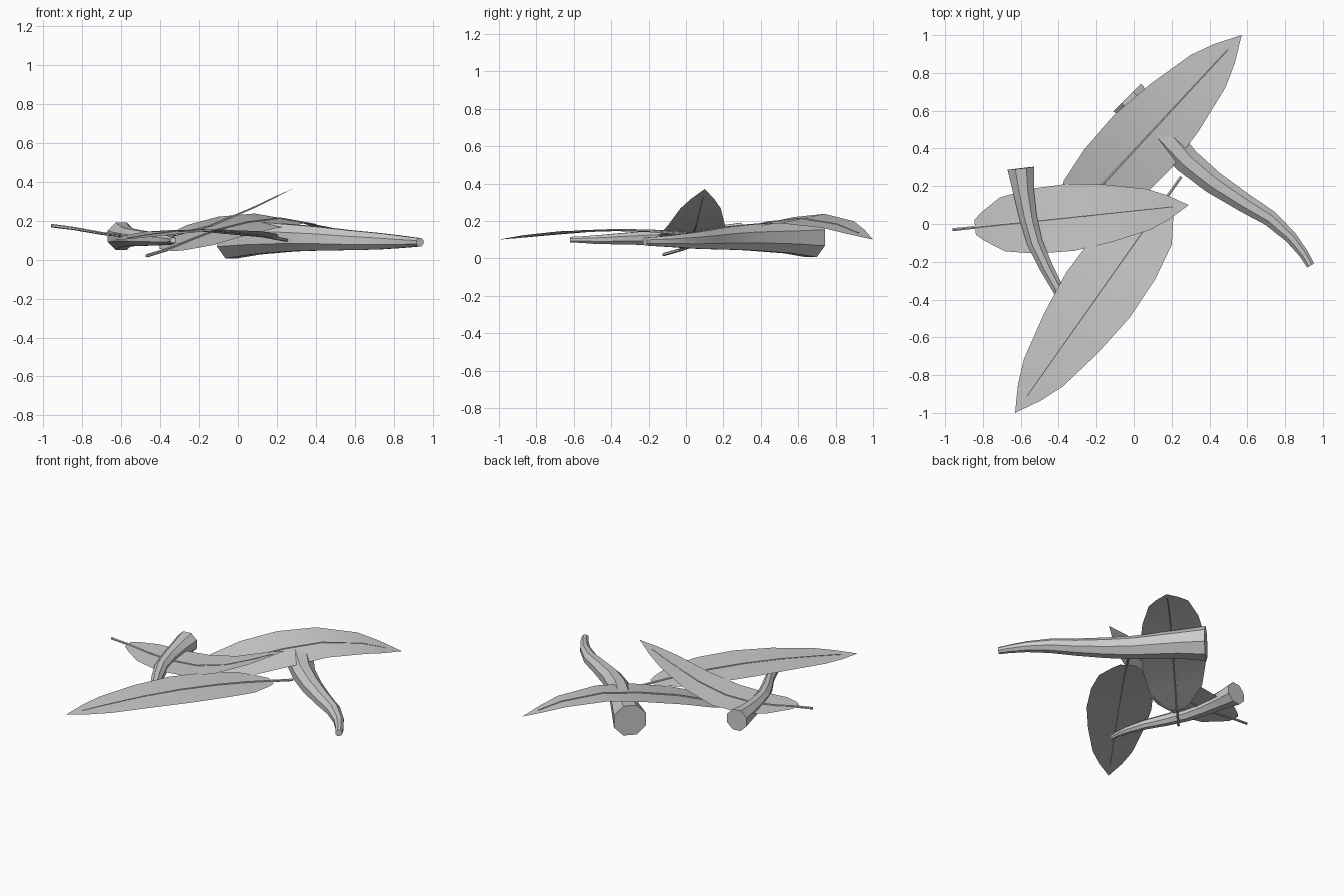
import bpy, bmesh, math
from mathutils import Vector

if "Cube" in bpy.data.objects:
    bpy.data.objects.remove(bpy.data.objects["Cube"])


def interp(table, t):
    # piecewise-linear lookup in (t, value) pairs
    for (a, va), (b, vb) in zip(table, table[1:]):
        if t <= b:
            return va + (vb - va) * max(0, t - a) / (b - a)
    return table[-1][1]


def finish(name, bm):
    bmesh.ops.recalc_face_normals(bm, faces=bm.faces)
    me = bpy.data.meshes.new(name)
    bm.to_mesh(me)
    bm.free()
    ob = bpy.data.objects.new(name, me)
    bpy.context.collection.objects.link(ob)
    bpy.context.view_layer.objects.active = ob
    ob.select_set(True)
    bpy.ops.object.shade_smooth_by_angle(angle=math.radians(40))
    ob.select_set(False)
    return ob


def tube(name, pts, radii, sides):
    # capped tapering tube through the points
    bm = bmesh.new()
    pts = [Vector(p) for p in pts]
    rings = []
    for i, p in enumerate(pts):
        d = (pts[min(i + 1, len(pts) - 1)] - pts[max(i - 1, 0)]).normalized()
        side = d.cross(Vector((0, 0, 1))).normalized()
        up = side.cross(d)
        ring = []
        for k in range(sides):
            a = 2 * math.pi * (k + 0.5) / sides
            ring.append(bm.verts.new(p + (side * math.cos(a) + up * math.sin(a)) * radii[i]))
        rings.append(ring)
    for r, s in zip(rings, rings[1:]):
        for k in range(sides):
            j = (k + 1) % sides
            bm.faces.new((r[k], r[j], s[j], s[k]))
    bm.faces.new(rings[0])
    bm.faces.new(rings[-1])
    return finish(name, bm)


# Half-width of a blade along its length (fraction of length, width)
BLADE = [(.095, .045), (.125, .085), (.21, .166), (.34, .2), (.5, .207),
         (.66, .178), (.83, .126), (.915, .073), (1, 0)]


def leaf(name, start, tip, heights, width=1, roll=0):
    start, tip = Vector(start), Vector(tip)
    along = (tip - start).normalized()
    across = Vector((-along.y, along.x))

    def spine(t):
        p = start.lerp(tip, t)
        return Vector((p.x, p.y, interp(heights, t)))

    # thin blade
    bm = bmesh.new()
    rows = []
    for t, w in BLADE:
        off = Vector((across.x, across.y, roll)) * w * width
        rows.append([bm.verts.new(spine(t) + off * s) for s in (-1, -.5, 0, .5, 1)])
    for r, s in zip(rows, rows[1:]):
        for k in range(4):
            bm.faces.new((r[k], r[k + 1], s[k + 1], s[k]))
    bmesh.ops.remove_doubles(bm, verts=bm.verts, dist=1e-5)
    finish(name + "_blade", bm)

    # stalk and midrib
    ts = [0, .095, .21, .34, .5, .66, .83, .93]
    tube(name + "_midrib", [spine(t) for t in ts], [.009 - .006 * t for t in ts], 6)


leaf("back_leaf", (-.47, -.12), (.57, 1),
     [(0, .02), (.12, .058), (.26, .12), (.34, .15), (.5, .192), (.65, .213),
      (.75, .208), (.85, .175), (.93, .135), (1, .1)], roll=.14)
leaf("front_leaf", (.25, .25), (-.63, -1),
     [(0, .1), (.2, .132), (.4, .153), (.6, .15), (.76, .135), (.93, .11), (1, .1)])
leaf("side_leaf", (-.96, -.03), (.29, .1),
     [(0, .175), (.12, .156), (.25, .125), (.38, .113), (.5, .125), (.6, .147),
      (.75, .22), (.87, .29), (1, .37)], width=.86)

# Curved tapering twigs
tube("large_twig",
     [(-.035, .67, .11), (.09, .545, .112), (.28, .335, .112), (.42, .22, .108),
      (.58, .115, .1), (.72, .03, .095), (.83, -.07, .092), (.9, -.16, .09), (.935, -.22, .09)],
     [.112, .092, .075, .066, .055, .046, .035, .027, .023], 8)
tube("small_twig",
     [(-.6, .295, .12), (-.585, .17, .118), (-.56, .03, .115), (-.525, -.1, .112),
      (-.465, -.23, .108), (-.395, -.36, .104), (-.35, -.48, .1), (-.336, -.56, .1), (-.334, -.62, .1)],
     [.076, .06, .05, .045, .039, .032, .025, .019, .016], 8)
